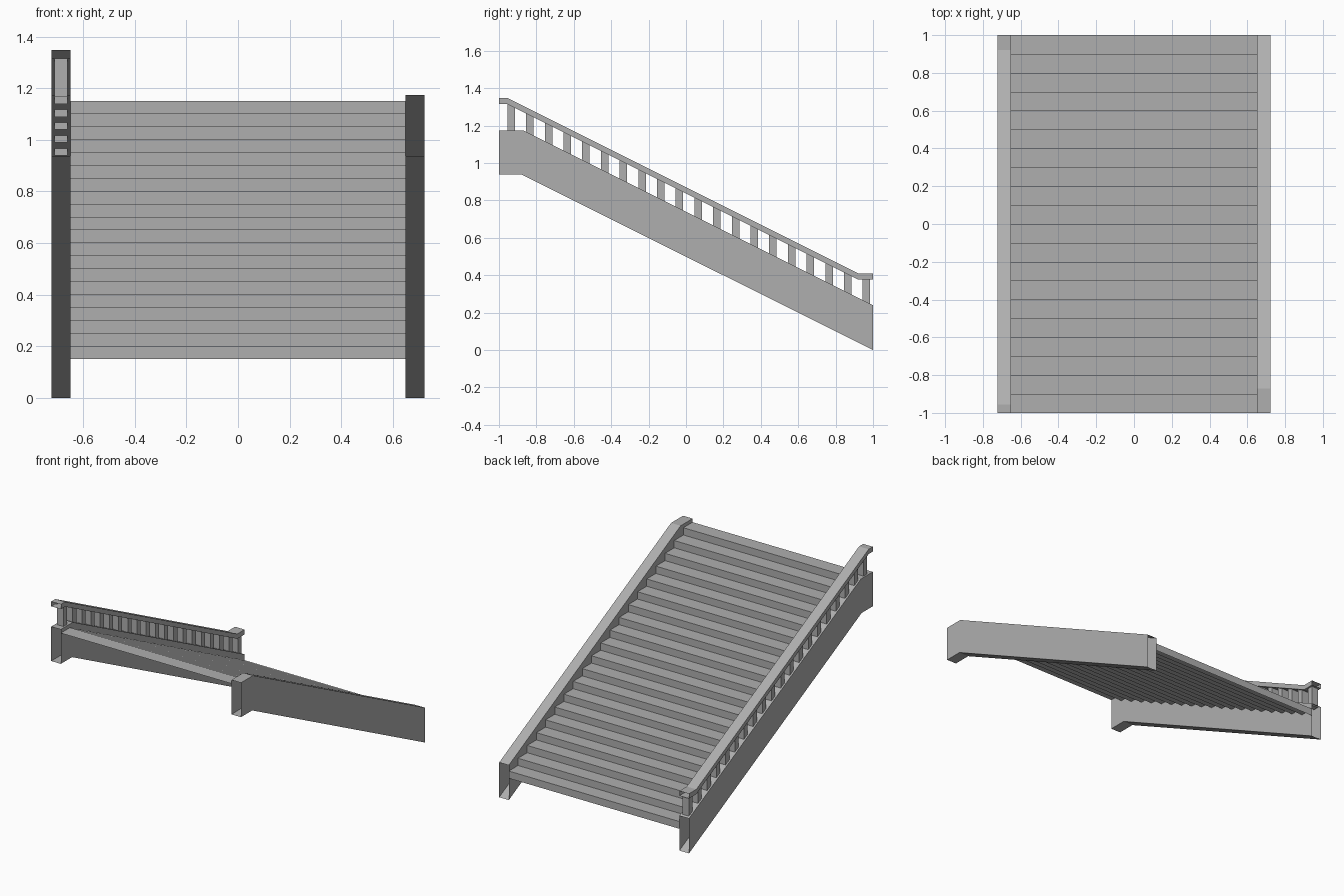
import bpy, bmesh

if "Cube" in bpy.data.objects:
    bpy.data.objects.remove(bpy.data.objects["Cube"])

IN, OUT = 0.65, 0.723      # inner and outer x of the side walls
SLOPE = 0.5

# Mid-grey shared by all parts
grey = bpy.data.materials.new("mid_grey")
grey.diffuse_color = (0.43, 0.43, 0.43, 1)
grey.use_nodes = True
grey.node_tree.nodes["Principled BSDF"].inputs["Base Color"].default_value = grey.diffuse_color


def finish(name, bm):
    mesh = bpy.data.meshes.new(name)
    bm.to_mesh(mesh)
    bm.free()
    mesh.materials.append(grey)
    obj = bpy.data.objects.new(name, mesh)
    bpy.context.collection.objects.link(obj)
    return obj


def open_tube(name, profile, x0, x1):
    """Extrude a (y, z) profile along x and remove the end caps at y = +-1."""
    bm = bmesh.new()
    face = bm.faces.new([bm.verts.new((x0, y, z)) for y, z in profile])
    ext = bmesh.ops.extrude_face_region(bm, geom=[face], use_keep_orig=True)
    verts = [v for v in ext["geom"] if isinstance(v, bmesh.types.BMVert)]
    bmesh.ops.translate(bm, verts=verts, vec=(x1 - x0, 0, 0))
    bmesh.ops.recalc_face_normals(bm, faces=bm.faces)
    bm.normal_update()
    caps = [f for f in bm.faces if abs(f.normal.y) > 0.99]
    bmesh.ops.delete(bm, geom=caps, context="FACES_ONLY")
    return finish(name, bm)


def stringer_top(y):
    return 1.175 - SLOPE * max(0, y + 0.87)


def rail_under(y):
    return 1.315 - SLOPE * (min(max(y, -0.955), 0.92) + 0.955)


# Stair surface: one zigzag strip of treads and risers
bm = bmesh.new()
points = []
for i in range(20):
    z = 1.15 - 0.05 * i
    points += [(-1 + 0.1 * i, z), (-0.9 + 0.1 * i, z)]
points.append((1, 0.15))
rows = [[bm.verts.new((x, y, z)) for x in (-IN, IN)] for y, z in points]
for a, b in zip(rows, rows[1:]):
    bm.faces.new((a[0], a[1], b[1], b[0]))
bmesh.ops.recalc_face_normals(bm, faces=bm.faces)
bm.normal_update()
if bm.faces[:][0].normal.z < 0:
    bmesh.ops.reverse_faces(bm, faces=bm.faces)
finish("stair_treads", bm)

# Side stringers, hollow with open ends
stringer = [(-1, 0.938), (-0.878, 0.938), (1, 0), (1, stringer_top(1)),
            (-0.87, 1.175), (-1, 1.175)]
open_tube("left_stringer", stringer, -OUT, -IN)
open_tube("right_stringer", stringer, IN, OUT)

# Handrail above the left stringer
under = [(y, rail_under(y)) for y in (-1, -0.955, 0.92, 1)]
rail = under + [(y, z + 0.033) for y, z in reversed(under)]
open_tube("handrail", rail, -OUT, -IN)

# Balusters between stringer and handrail
bm = bmesh.new()
for i in range(20):
    y = -0.935 + 0.1 * i
    low = stringer_top(y + 0.02) - 0.008
    high = rail_under(y - 0.02)
    cube = bmesh.ops.create_cube(bm, size=1)["verts"]
    bmesh.ops.scale(bm, verts=cube, vec=(0.05, 0.04, high - low))
    bmesh.ops.translate(bm, verts=cube,
                        vec=(-(IN + OUT) / 2, y, (low + high) / 2))
finish("balusters", bm)
